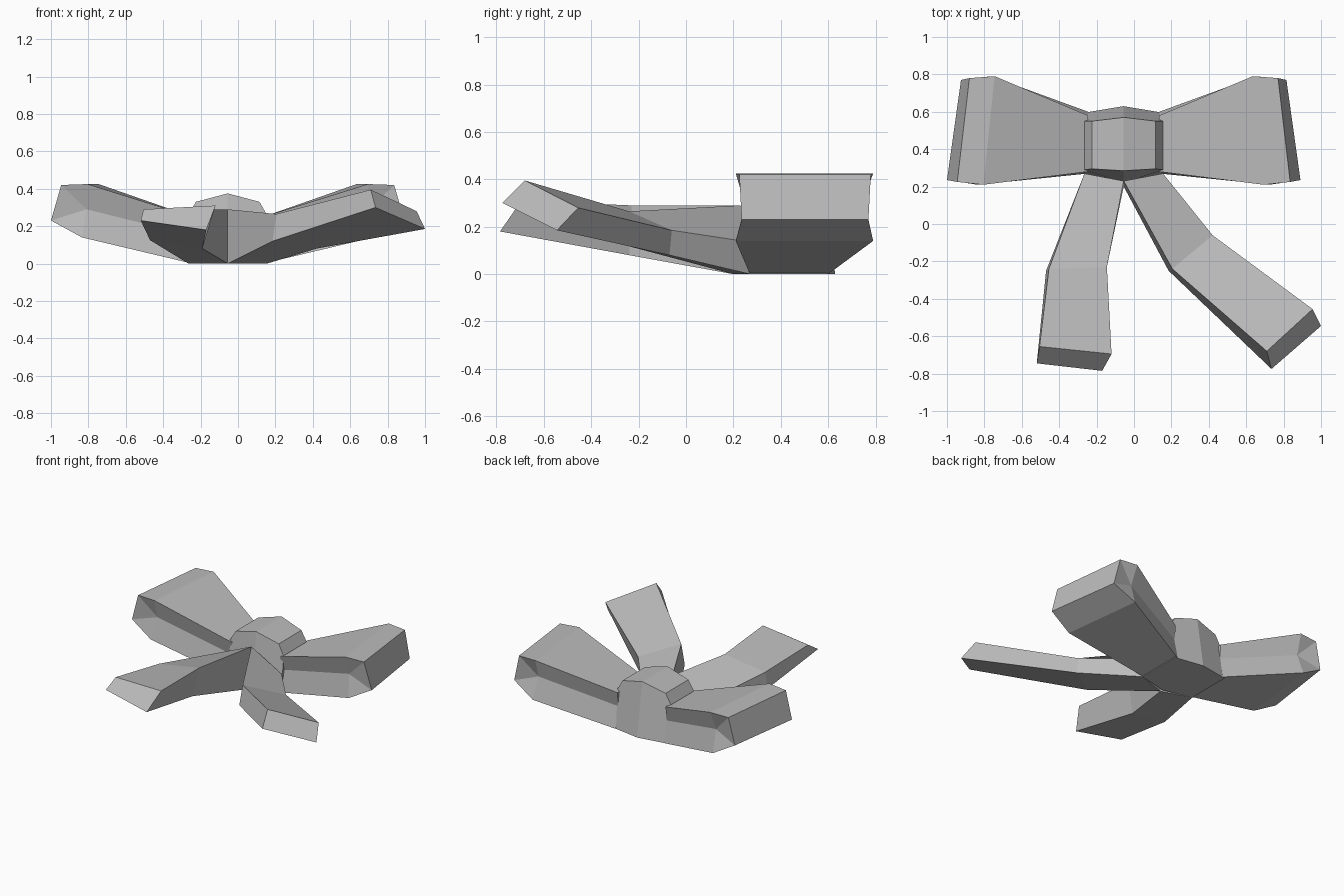
import bpy, bmesh

cube = bpy.data.objects.get("Cube")
if cube:
    bpy.data.objects.remove(cube, do_unlink=True)

MID = -0.055  # x of the bow's own centre line

grey = bpy.data.materials.new("ribbon grey")
grey.use_nodes = True
grey.diffuse_color = (0.5, 0.5, 0.5, 1)
grey.node_tree.nodes["Principled BSDF"].inputs["Base Color"].default_value = (0.5, 0.5, 0.5, 1)


def build(name, verts, faces):
    bm = bmesh.new()
    vs = [bm.verts.new(v) for v in verts]
    for f in faces:
        bm.faces.new([vs[i] for i in f])
    bmesh.ops.recalc_face_normals(bm, faces=bm.faces)
    mesh = bpy.data.meshes.new(name)
    bm.to_mesh(mesh)
    bm.free()
    mesh.materials.append(grey)
    bpy.context.collection.objects.link(bpy.data.objects.new(name, mesh))


def strip(n, a, b, closed=True):
    """Quads joining two rows of n points that start at indices a and b."""
    return [(a + i, a + (i + 1) % n, b + (i + 1) % n, b + i)
            for i in range(n if closed else n - 1)]


# Loop outline: distance out at the front, at the back, front y, back y, height
LOOP = [(0.19, 0.19, 0.28, 0.58, 0.25),    # knot top
        (0.75, 0.69, 0.21, 0.79, 0.425),   # upper bend
        (0.89, 0.825, 0.225, 0.78, 0.42),  # outer top
        (0.945, 0.87, 0.235, 0.77, 0.23),  # outer middle
        (0.78, 0.71, 0.21, 0.79, 0.14),    # lower bend
        (0.19, 0.19, 0.27, 0.60, 0.0),     # knot bottom
        (0.755, 0.70, 0.25, 0.74, 0.29),   # crease, outer end
        (0.19, 0.19, 0.30, 0.57, 0.15)]    # crease, knot end
SIDE = [(0, 1, 6, 7), (1, 2, 6), (2, 3, 6), (3, 4, 6), (4, 5, 7, 6)]
for name, s in (("left_loop", 1), ("right_loop", -1)):
    verts = [(MID + s * f, yf, z) for f, b, yf, yb, z in LOOP]
    verts += [(MID + s * b, yb, z) for f, b, yf, yb, z in LOOP]
    faces = strip(6, 0, 8, closed=False)
    faces += SIDE + [tuple(i + 8 for i in f) for f in SIDE]
    faces += [(0, 7, 5, 13, 15, 8)]
    build(name, verts, faces)

# Knot: a faceted band, peaked along its middle
KNOT = [(-0.21, 0.27, 0.595, 0.0), (-0.21, 0.29, 0.55, 0.26),
        (-0.17, 0.295, 0.55, 0.33), (0, 0.285, 0.57, 0.375),
        (0.17, 0.295, 0.55, 0.33), (0.21, 0.29, 0.55, 0.26),
        (0.21, 0.27, 0.595, 0.0), (0, 0.22, 0.63, 0.0)]
verts = [(MID + u, yf, z) for u, yf, yb, z in KNOT]
verts += [(MID + u, yb, z) for u, yf, yb, z in KNOT]
halves = [(0, 1, 2, 3, 7), (3, 4, 5, 6, 7)]
build("knot", verts, strip(8, 0, 8) + halves + [tuple(i + 8 for i in f) for f in halves])

# Tails: three cross-sections each, ordered inner top, outer top, outer bottom, inner bottom
TAILS = {
    "left_tail": [
        [(MID, 0.23, 0.29), (0.155, 0.27, 0.135), (0.155, 0.27, 0.0), (MID, 0.20, 0.0)],
        [(0.205, -0.24, 0.265), (0.42, -0.06, 0.185), (0.42, -0.07, 0.08), (0.185, -0.25, 0.12)],
        [(0.71, -0.68, 0.395), (0.955, -0.455, 0.28), (1.0, -0.545, 0.185), (0.735, -0.775, 0.30)]],
    "right_tail": [
        [(MID, 0.23, 0.29), (-0.265, 0.27, 0.135), (-0.265, 0.27, 0.0), (MID, 0.20, 0.0)],
        [(-0.145, -0.23, 0.29), (-0.455, -0.24, 0.24), (-0.47, -0.25, 0.125), (-0.19, -0.24, 0.08)],
        [(-0.12, -0.695, 0.31), (-0.505, -0.655, 0.29), (-0.52, -0.745, 0.23), (-0.17, -0.785, 0.18)]],
}
for name, rings in TAILS.items():
    build(name, [v for ring in rings for v in ring],
          strip(4, 0, 4) + strip(4, 4, 8) + [(0, 1, 2, 3), (8, 9, 10, 11)])
